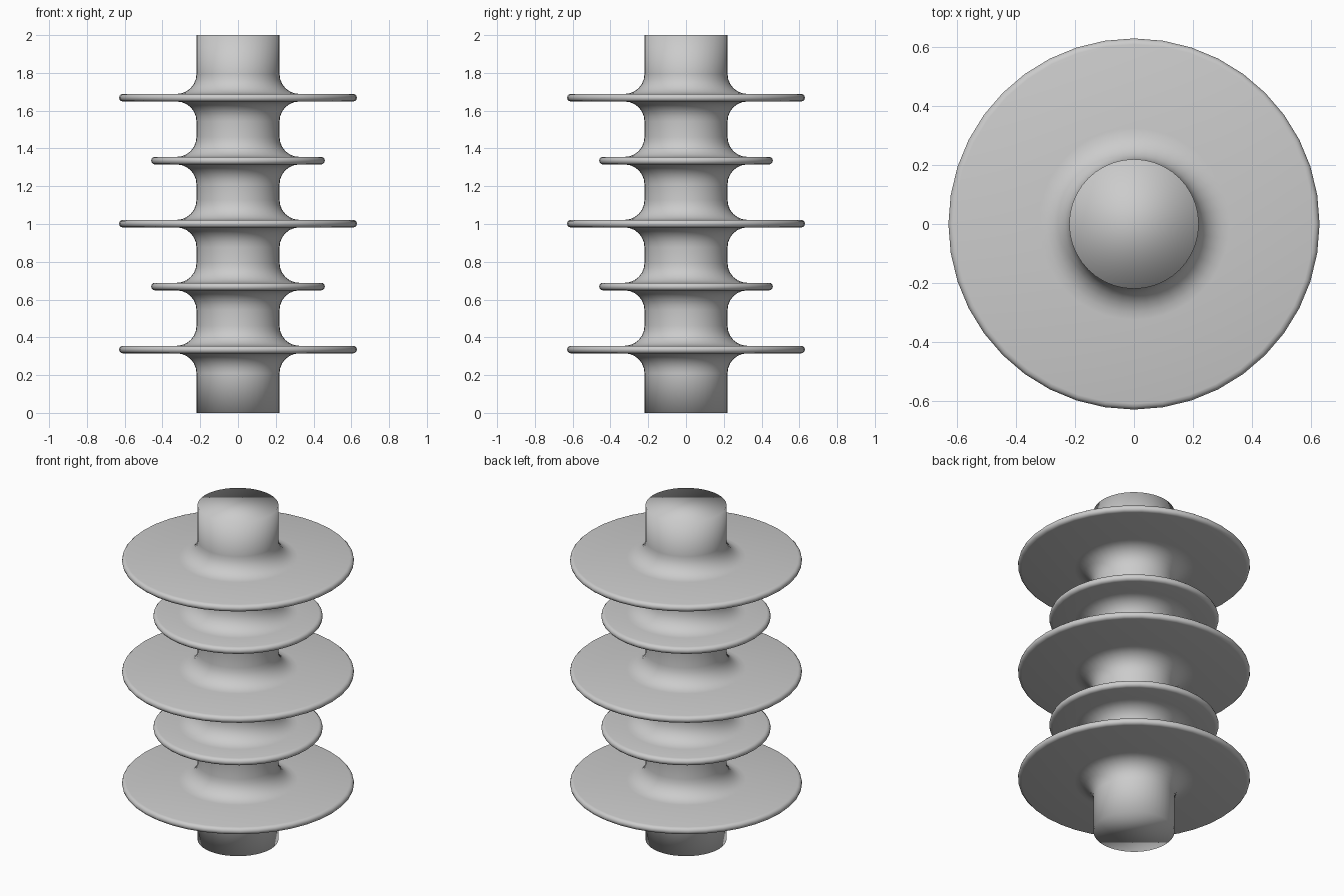
import bpy, bmesh, math

default = bpy.data.objects.get("Cube")
if default:
    bpy.data.objects.remove(default)

SEGMENTS = 40
HEIGHT = 2.0
CORE = 0.22        # radius of the core
FILLET = 0.105     # fillet between core and shed
HALF = 0.02        # half the thickness of a shed
WIDE, NARROW = 0.63, 0.46

# Grey ceramic material
grey = bpy.data.materials.new("grey ceramic")
grey.use_nodes = True
colour = (0.6, 0.6, 0.6, 1)
grey.diffuse_color = colour
grey.node_tree.nodes["Principled BSDF"].inputs["Base Color"].default_value = colour


def shed_profile(z, radius):
    """Fillet out of the core, round the rim, and fillet back in."""
    points = []
    steps = 6
    for i in range(steps + 1):
        a = math.pi / 2 * i / steps
        points.append((CORE + FILLET * (1 - math.cos(a)),
                       z - HALF - FILLET * (1 - math.sin(a))))
    for i in range(steps + 1):
        a = math.pi * (i / steps - 0.5)
        points.append((radius - HALF + HALF * math.cos(a), z + HALF * math.sin(a)))
    lower = points[:steps + 1]
    return points + [(r, 2 * z - h) for r, h in reversed(lower)]


# Whole outline from bottom to top, with alternating sheds
profile = [(CORE, 0)]
for n in range(5):
    profile += shed_profile(HEIGHT * (n + 1) / 6 + 0.002, NARROW if n % 2 else WIDE)
profile.append((CORE, HEIGHT))

# Insulator body: turn the outline and close both ends
bm = bmesh.new()
rings = []
for radius, z in profile:
    ring = []
    for s in range(SEGMENTS):
        a = math.tau * s / SEGMENTS
        ring.append(bm.verts.new((radius * math.cos(a), radius * math.sin(a), z)))
    rings.append(ring)
for low, high in zip(rings, rings[1:]):
    for s in range(SEGMENTS):
        t = (s + 1) % SEGMENTS
        bm.faces.new((low[s], low[t], high[t], high[s]))
bm.faces.new(rings[0][::-1])
bm.faces.new(rings[-1])
for face in bm.faces:
    face.smooth = True

mesh = bpy.data.meshes.new("insulator_body")
bm.to_mesh(mesh)
bm.free()
mesh.materials.append(grey)
body = bpy.data.objects.new("insulator_body", mesh)
bpy.context.collection.objects.link(body)
